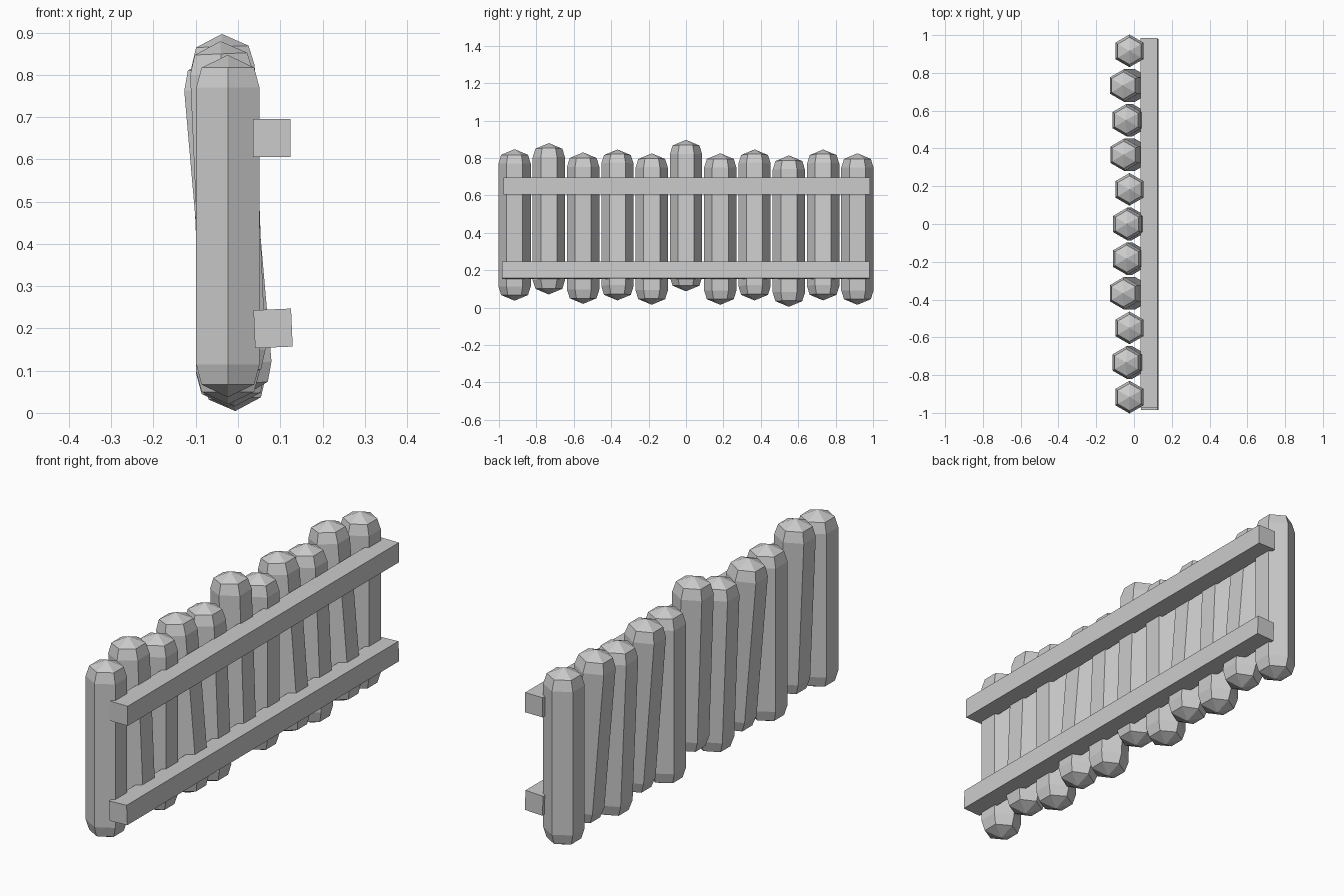
import bpy, bmesh
from math import cos, sin, pi, radians

if "Cube" in bpy.data.objects:
    bpy.data.objects.remove(bpy.data.objects["Cube"])

R, H = 0.0865, 0.405        # post radius, half length
PITCH = 0.1833              # post spacing


def add_object(name, bm, loc, lean):
    bmesh.ops.recalc_face_normals(bm, faces=bm.faces)
    me = bpy.data.meshes.new(name)
    bm.to_mesh(me)
    bm.free()
    ob = bpy.data.objects.new(name, me)
    ob.location = loc
    ob.rotation_euler = (0, radians(lean), 0)
    bpy.context.collection.objects.link(ob)
    return ob


def post(name, loc, lean):
    # hexagonal log with bevelled shoulders and shallow pointed ends
    bm = bmesh.new()
    profile = [(R * 0.83, -H + 0.03), (R, -H + 0.077),
               (R, H - 0.077), (R * 0.83, H - 0.03)]
    rings = [[bm.verts.new((r * sin(i * pi / 3), r * cos(i * pi / 3), z))
              for i in range(6)] for r, z in profile]
    bottom, top = bm.verts.new((0, 0, -H)), bm.verts.new((0, 0, H))
    for i in range(6):
        j = (i + 1) % 6
        for a, b in zip(rings, rings[1:]):
            bm.faces.new((a[i], a[j], b[j], b[i]))
        bm.faces.new((bottom, rings[0][j], rings[0][i]))
        bm.faces.new((top, rings[-1][i], rings[-1][j]))
    return add_object(name, bm, loc, lean)


def rail(name, loc, size, lean):
    bm = bmesh.new()
    bmesh.ops.create_cube(bm, size=1)
    bmesh.ops.scale(bm, vec=size, verts=bm.verts)
    return add_object(name, bm, loc, lean)


# posts: (height of lower tip, lean in degrees), from -y to +y
posts = [(.037, 0), (.07, -2.5), (.02, 0), (.037, -5), (.015, -2.3), (.087, -2),
         (.015, 0), (.037, -4.6), (.004, -2.5), (.037, -5), (.015, 0)]
for i, (z, lean) in enumerate(posts):
    post(f"post_{i + 1}", (-0.024, (i - 5) * PITCH, z + H), lean)

# horizontal rails
rail("upper_rail", (0.08, 0.005, 0.651), (0.089, 1.96, 0.09), 0)
rail("lower_rail", (0.083, -0.002, 0.2), (0.089, 1.965, 0.09), -2.5)
